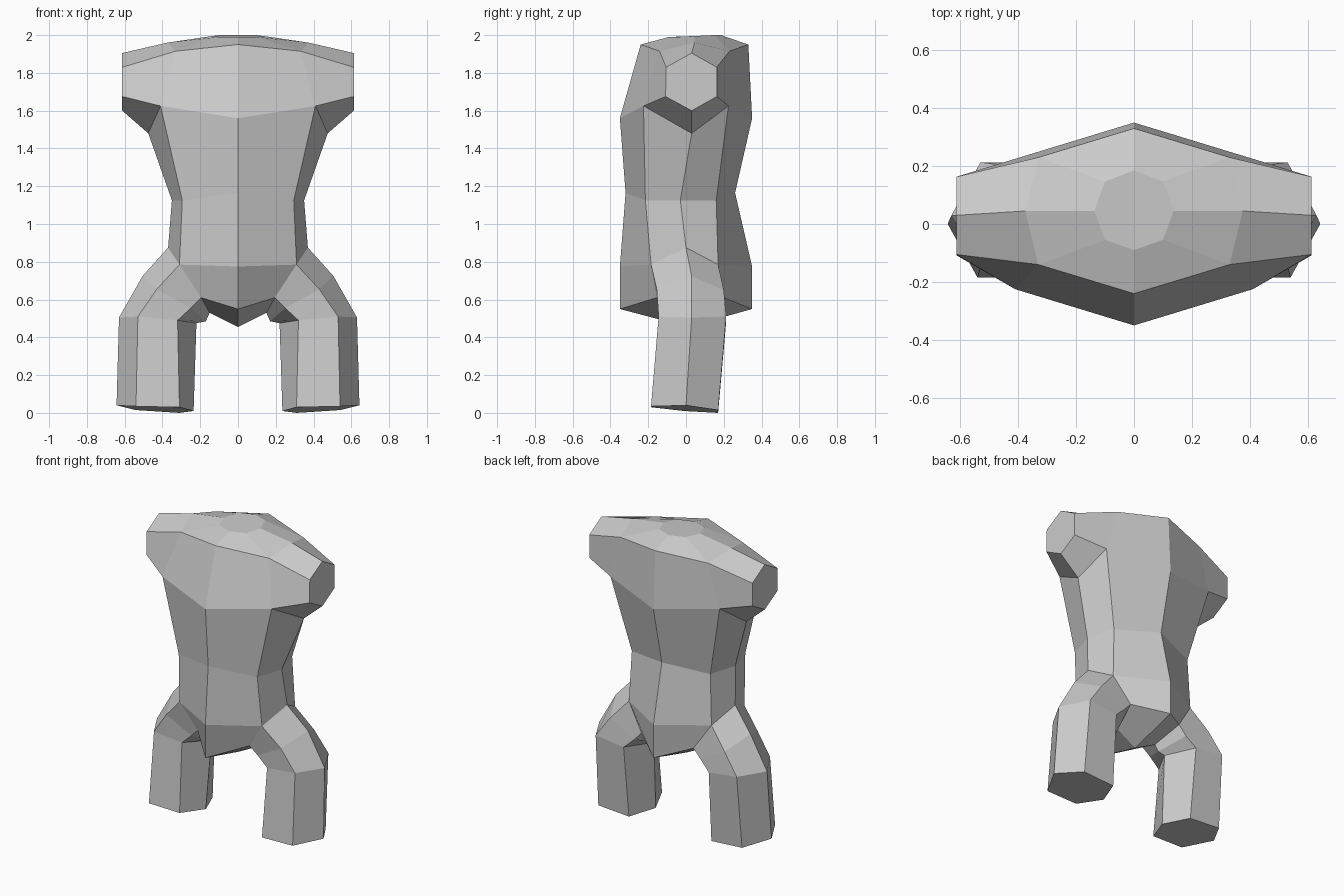
import bpy, bmesh

if "Cube" in bpy.data.objects:
    bpy.data.objects.remove(bpy.data.objects["Cube"])

grey = bpy.data.materials.new("plain grey")
grey.diffuse_color = (0.6, 0.6, 0.6, 1)
grey.use_nodes = True
grey.node_tree.nodes["Principled BSDF"].inputs["Base Color"].default_value = grey.diffuse_color

# Half loops of the trunk, running from front centre round the side to back centre
neck = [(0, -.09, 1.99), (.10, -.055, 1.99), (.137, .045, 1.995), (.10, .147, 2.0), (0, .185, 2.0)]
collar = [(0, -.24, 1.95), (.33, -.14, 1.915), (.375, .045, 1.96), (.33, .23, 1.915), (0, .33, 1.95)]
chest = [(0, -.35, 1.56), (.41, -.225, 1.625), (.475, .03, 1.48), (.41, .225, 1.625), (0, .35, 1.56)]
waist = [(0, -.32, 1.165), (.295, -.215, 1.125), (.35, -.03, 1.125), (.295, .16, 1.125), (0, .26, 1.165)]
hip = [(0, -.35, .775), (.31, -.185, .785), (.37, 0, .875), (.31, .17, .785), (0, .35, .775)]
groin = [(0, -.35, .55), (.195, -.155, .61), (.15, .02, .53), (.195, .20, .61), (0, .35, .55)]
crotch = (0, .01, .455)

# Closed six-sided loops for the arm stump and the leg
shoulder = collar[1:4] + chest[3:0:-1]
arm_end = [(.613, -.105, 1.83), (.613, .03, 1.905), (.613, .163, 1.83),
           (.613, .163, 1.675), (.613, .03, 1.60), (.613, -.108, 1.675)]
leg_root = hip[1:4] + groin[3:0:-1]
thigh = [(.43, -.155, .655), (.505, .03, .725), (.43, .20, .65),
         (.25, .20, .55), (.17, .03, .485), (.25, -.145, .555)]
knee = [(.53, -.145, .51), (.63, .03, .505), (.53, .213, .51),
        (.32, .213, .485), (.22, .03, .475), (.32, -.145, .49)]
foot = [(.54, -.185, .035), (.643, 0, .04), (.54, .17, .015),
        (.31, .17, 0), (.235, -.01, .01), (.31, -.185, .03)]


def bridge(a, b, closed=False):
    """Quads joining two loops of equal length."""
    n = len(a)
    return [(a[i], a[(i + 1) % n], b[(i + 1) % n], b[i]) for i in range(n if closed else n - 1)]


# Trunk: neck cap, shoulder slope, front and back panels, sides, underside
faces = [neck] + bridge(neck, collar)
for k in (0, 3):
    faces += bridge(collar[k:k + 2], chest[k:k + 2])
    faces += bridge(hip[k:k + 2], groin[k:k + 2])
faces += bridge(chest, waist) + bridge(waist, hip)
faces += [(groin[0], groin[1], groin[2], crotch), (groin[2], groin[3], groin[4], crotch)]

# Arm stump and leg
faces += bridge(shoulder, arm_end, True) + [arm_end]
for upper, lower in ((leg_root, thigh), (thigh, knee), (knee, foot)):
    faces += bridge(upper, lower, True)
faces += [foot]

# Build both mirrored halves and weld them together
bm = bmesh.new()
for side in (1, -1):
    for face in faces:
        bm.faces.new([bm.verts.new((side * x, y, z)) for x, y, z in face])
bmesh.ops.remove_doubles(bm, verts=bm.verts, dist=0.0005)
bmesh.ops.recalc_face_normals(bm, faces=bm.faces)

mesh = bpy.data.meshes.new("body")
bm.to_mesh(mesh)
bm.free()
mesh.materials.append(grey)
body = bpy.data.objects.new("body", mesh)
bpy.context.collection.objects.link(body)
